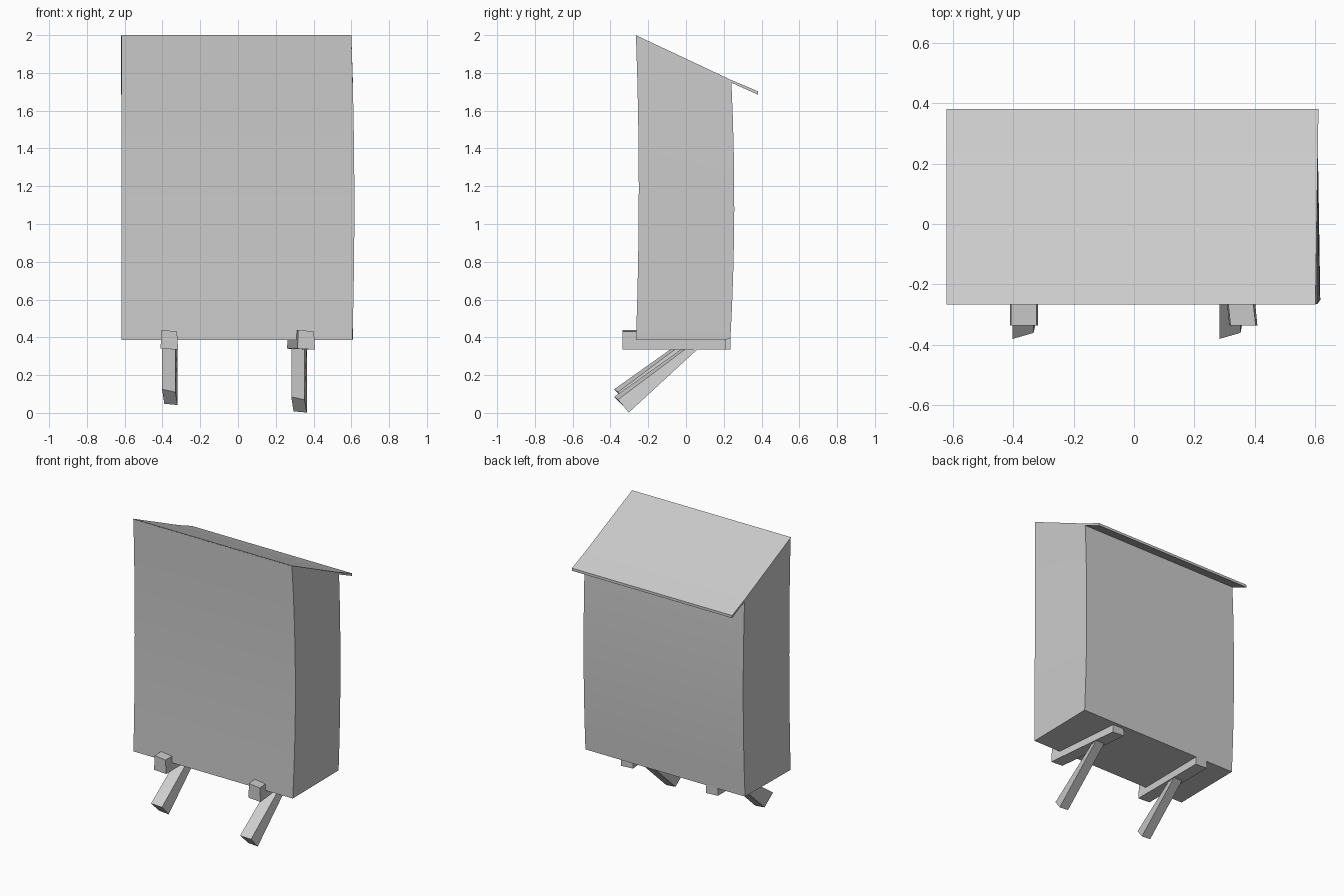
import bpy
import bmesh
from mathutils import Vector

cube = bpy.data.objects.get("Cube")
if cube:
    bpy.data.objects.remove(cube, do_unlink=True)

grey = bpy.data.materials.new("plain_grey")
grey.use_nodes = True
COLOUR = (0.6, 0.6, 0.6, 1)
grey.diffuse_color = COLOUR
grey.node_tree.nodes["Principled BSDF"].inputs["Base Color"].default_value = COLOUR


def loft(name, rings, smooth=False):
    """Join a stack of four-cornered rings into a closed solid."""
    bm = bmesh.new()
    loops = [[bm.verts.new(p) for p in ring] for ring in rings]
    for a, b in zip(loops, loops[1:]):
        for i in range(4):
            j = (i + 1) % 4
            bm.faces.new((a[i], a[j], b[j], b[i]))
    bm.faces.new(loops[0][::-1])
    bm.faces.new(loops[-1])
    bmesh.ops.recalc_face_normals(bm, faces=bm.faces)
    mesh = bpy.data.meshes.new(name)
    bm.to_mesh(mesh)
    bm.free()
    mesh.materials.append(grey)
    obj = bpy.data.objects.new(name, mesh)
    bpy.context.collection.objects.link(obj)
    if smooth:
        bpy.ops.object.select_all(action="DESELECT")
        obj.select_set(True)
        bpy.context.view_layer.objects.active = obj
        bpy.ops.object.shade_smooth_by_angle()
    return obj


# Cabinet body: slightly bowed walls under a slanted top
STEPS = 8
body = []
for k in range(STEPS + 1):
    t = k / STEPS
    bow = 4 * t * (1 - t)
    front_z, back_z = 0.385 + 1.61 * t, 0.39 + 1.365 * t
    front_y = -0.265 + 0.015 * bow
    back_y = 0.235 + 0.005 * t + 0.018 * bow
    right_x = 0.606 - 0.006 * t + 0.013 * bow
    body.append([(-0.618, front_y, front_z), (right_x, front_y, front_z),
                 (0.608, back_y, back_z), (-0.618, back_y, back_z)])
loft("cabinet_body", body, smooth=True)

# Thin sloping roof with an overhang at the back
roof = []
for y, z, x, thick in ((-0.266, 2.0, 0.6, 0.004), (0.24, 1.762, 0.608, 0.014),
                       (0.38, 1.703, 0.61, 0.018)):
    roof.append([(-0.62, y, z - thick), (x, y, z - thick), (x, y, z), (-0.62, y, z)])
loft("roof", roof)

# Floor beams, each a slightly skewed bar; the one at +x is turned
for side, front_x, back_x, back_y in (("right", -0.363, -0.363, 0.235),
                                      ("left", 0.362, 0.307, 0.21)):
    rings = [[(x - 0.047, y, 0.34), (x + 0.046, y, 0.335),
              (x + 0.04, y, 0.43), (x - 0.043, y, 0.44)]
             for x, y in ((front_x, -0.335), (back_x, back_y))]
    loft(side + "_floor_beam", rings)

# Slanted legs reaching forward and down from the beams
for side, x, drop in (("right", -0.402, 0.04), ("left", 0.282, 0.0)):
    foot = [Vector((x, -0.38, 0.085 + drop)), Vector((x + 0.07, -0.36, 0.07 + drop)),
            Vector((x + 0.082, -0.303, 0.002 + drop)), Vector((x + 0.012, -0.305, 0.008 + drop))]
    slopes = (0.71, 0.75, 0.92, 0.92)
    top = [Vector((p.x, p.y + (0.36 - p.z) / s, 0.36)) for p, s in zip(foot, slopes)]
    loft(side + "_leg", [foot, top])
